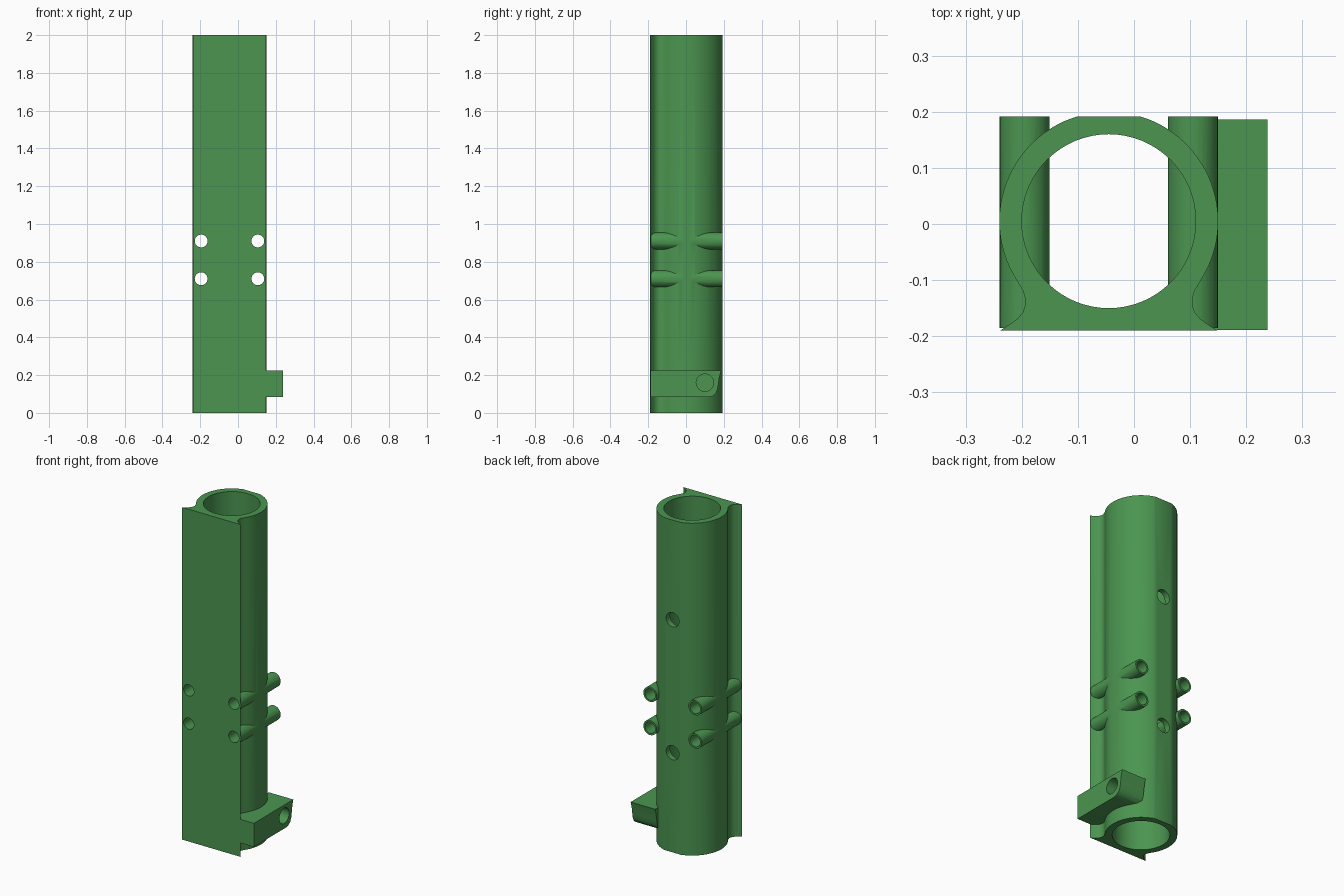
import bpy, bmesh, math
from mathutils import Matrix, Vector

if "Cube" in bpy.data.objects:
    bpy.data.objects.remove(bpy.data.objects["Cube"])

CX, CY = -0.045, 0.005      # tube axis
R_OUT, R_IN = 0.195, 0.155

green = bpy.data.materials.new("green plastic")
green.diffuse_color = (0.07, 0.30, 0.08, 1)
green.use_nodes = True
green.node_tree.nodes["Principled BSDF"].inputs["Base Color"].default_value = green.diffuse_color


def add_object(name, bm):
    bmesh.ops.recalc_face_normals(bm, faces=bm.faces[:])
    mesh = bpy.data.meshes.new(name)
    bm.to_mesh(mesh)
    bm.free()
    mesh.materials.append(green)
    ob = bpy.data.objects.new(name, mesh)
    bpy.context.collection.objects.link(ob)
    return ob


def prism(name, points, direction):
    """Extrude a closed outline of 3D points along a vector."""
    bm = bmesh.new()
    face = bm.faces.new([bm.verts.new(p) for p in points])
    out = bmesh.ops.extrude_face_region(bm, geom=[face])
    moved = [v for v in out["geom"] if isinstance(v, bmesh.types.BMVert)]
    bmesh.ops.translate(bm, verts=moved, vec=direction)
    return add_object(name, bm)


def rod(name, start, end, radius, sides=32):
    a, b = Vector(start), Vector(end)
    rot = (b - a).to_track_quat('Z', 'Y').to_matrix().to_4x4()
    bm = bmesh.new()
    bmesh.ops.create_cone(bm, cap_ends=True, segments=sides, radius1=radius,
                          radius2=radius, depth=(b - a).length,
                          matrix=Matrix.Translation((a + b) / 2) @ rot)
    return add_object(name, bm)


def combine(target, tool, operation):
    mod = target.modifiers.new(operation, 'BOOLEAN')
    mod.operation, mod.solver, mod.object = operation, 'EXACT', tool
    bpy.context.view_layer.objects.active = target
    bpy.ops.object.modifier_apply(modifier=mod.name)
    bpy.data.objects.remove(tool)


# Tube body: flat front with concave flanks, round sides, narrow flat back
half = [(0.194, -0.195), (0.178, -0.185), (0.163, -0.174), (0.153, -0.162),
        (0.149, -0.150), (0.149, -0.138), (0.153, -0.124)]
a0, a1 = math.radians(-32.5), math.asin(0.187 / R_OUT)
for i in range(29):
    a = a0 + (a1 - a0) * i / 28
    half.append((R_OUT * math.cos(a), R_OUT * math.sin(a)))
outline = half + [(-x, y) for x, y in reversed(half)]
body = prism("tube_body", [(CX + x, CY + y, 0) for x, y in outline], (0, 0, 2))

# Side clamp block with a rounded lower back corner
side = [(-0.189, 0.083), (0.115, 0.083), (0.14, 0.088), (0.157, 0.102),
        (0.166, 0.122), (0.171, 0.15), (0.177, 0.19), (0.186, 0.225), (-0.189, 0.225)]
block = prism("side_block", [(0.075, y, z) for y, z in side], (0.163, 0, 0))
combine(body, block, 'UNION')

# Main bore
combine(body, rod("bore", (CX, CY, -0.1), (CX, CY, 2.1), R_IN, 64), 'DIFFERENCE')

# Four screw sleeves running front to back through the body
spots = [(x, z) for x in (CX - 0.15, CX + 0.15) for z in (0.71, 0.91)]
for x, z in spots:
    combine(body, rod("sleeve", (x, -0.185, z), (x, 0.192, z), 0.0445), 'UNION')
for x, z in spots:
    combine(body, rod("screw_hole", (x, -0.3, z), (x, 0.3, z), 0.034), 'DIFFERENCE')

# Two holes in the back wall
for z in (0.60, 1.40):
    combine(body, rod("back_hole", (CX, 0.05, z), (CX, 0.3, z), 0.043), 'DIFFERENCE')

# Blind hole in the side block
combine(body, rod("block_hole", (0.135, 0.1, 0.16), (0.4, 0.1, 0.16), 0.046), 'DIFFERENCE')

bpy.ops.object.select_all(action='DESELECT')
body.select_set(True)
bpy.context.view_layer.objects.active = body
bpy.ops.object.shade_smooth_by_angle(angle=math.radians(30))
